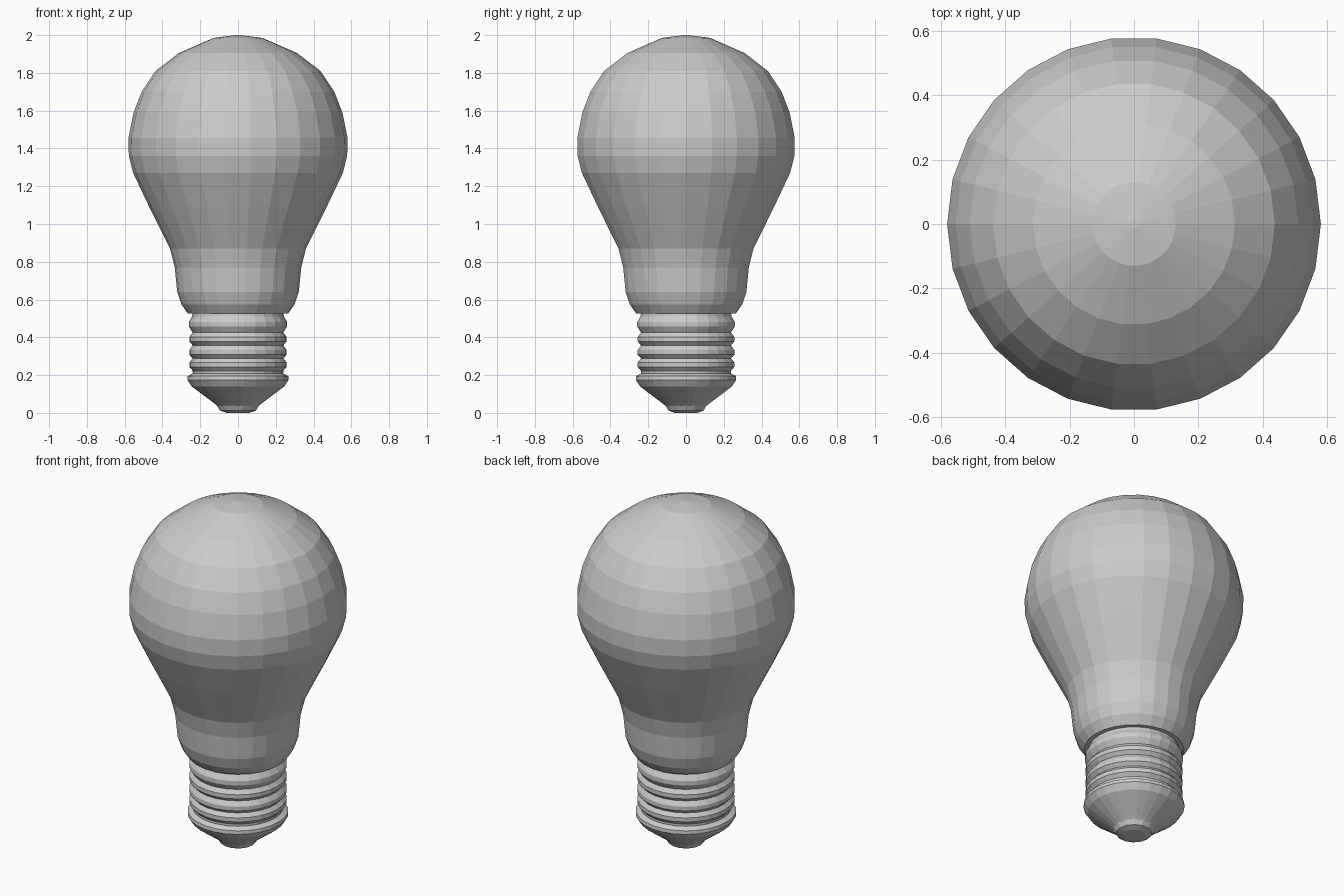
import bpy, bmesh
from math import cos, sin, tau

if "Cube" in bpy.data.objects:
    bpy.data.objects.remove(bpy.data.objects["Cube"])


def lathe(name, profile, sides, cap_bottom=True, cap_top=True):
    """Spin (radius, height) points around z into a flat-shaded solid."""
    bm = bmesh.new()
    rings = [[bm.verts.new((r * cos(tau * i / sides), r * sin(tau * i / sides), z))
              for i in range(sides)] for r, z in profile]
    for a, b in zip(rings, rings[1:]):
        for i in range(sides):
            j = (i + 1) % sides
            bm.faces.new((a[i], a[j], b[j], b[i]))
    if cap_bottom:
        bm.faces.new(rings[0][::-1])
    if cap_top:
        bm.faces.new(rings[-1])
    mesh = bpy.data.meshes.new(name)
    bm.to_mesh(mesh)
    bm.free()
    obj = bpy.data.objects.new(name, mesh)
    bpy.context.collection.objects.link(obj)
    return obj


SIDES = 26

# Glass envelope, from the neck up to the crown
lathe("glass_bulb", [
    (0.24, 0.525), (0.265, 0.525), (0.30, 0.575), (0.322, 0.64), (0.335, 0.77),
    (0.36, 0.87), (0.472, 1.095), (0.555, 1.27), (0.578, 1.36), (0.58, 1.455),
    (0.553, 1.59), (0.51, 1.70), (0.437, 1.81), (0.313, 1.905),
    (0.13, 1.985), (0.015, 2.0)], SIDES, cap_bottom=False)

# Screw base with rounded thread ridges
screw = [(0.238, 0.185)]
for z in (0.255, 0.32, 0.39):
    screw += [(0.24, z - 0.032), (0.258, z - 0.012), (0.258, z + 0.012)]
screw += [(0.24, 0.425), (0.26, 0.457), (0.26, 0.482), (0.243, 0.51), (0.24, 0.53)]
lathe("screw_base", screw, SIDES, cap_bottom=False, cap_top=False)

# Tapered insulator under the threads
lathe("base_insulator", [
    (0.10, 0.03), (0.125, 0.05), (0.245, 0.14), (0.268, 0.175),
    (0.266, 0.195), (0.238, 0.21)], SIDES, cap_bottom=False, cap_top=False)

# Contact tip at the bottom
lathe("contact_tip", [
    (0.06, 0.0), (0.095, 0.012), (0.118, 0.05)], 14, cap_top=False)
